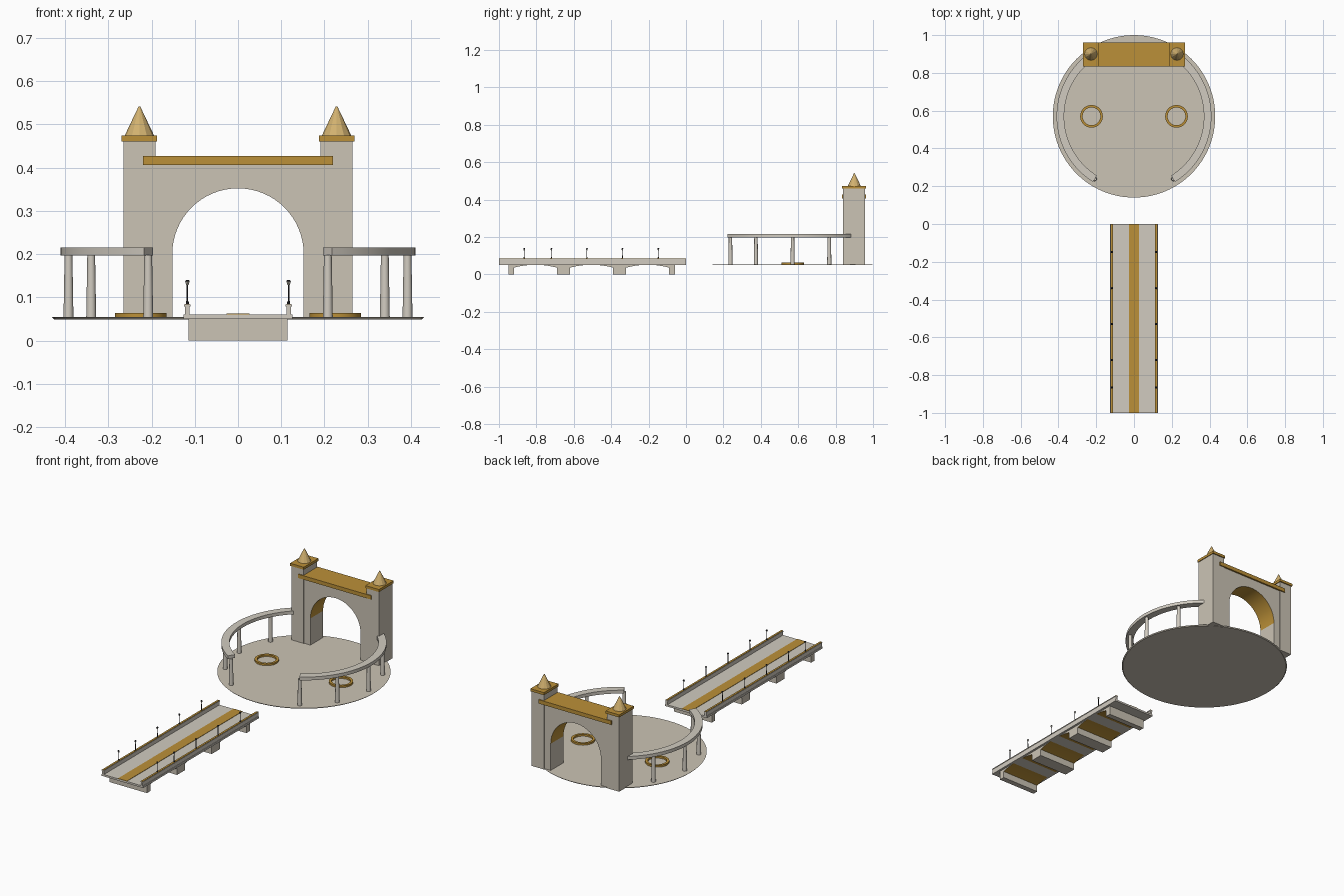
import bpy, bmesh
from math import sin, cos, pi, radians

cube = bpy.data.objects.get("Cube")
if cube:
    bpy.data.objects.remove(cube, do_unlink=True)


def material(name, r, g, b):
    m = bpy.data.materials.new(name)
    m.use_nodes = True
    m.diffuse_color = (r, g, b, 1)
    m.node_tree.nodes["Principled BSDF"].inputs["Base Color"].default_value = (r, g, b, 1)
    return m


STONE = material("warm stone", 0.60, 0.55, 0.46)
PALE = material("pale stone", 0.64, 0.60, 0.53)
GOLD = material("gold", 0.50, 0.28, 0.04)
LIGHT_GOLD = material("light gold", 0.64, 0.44, 0.16)
IRON = material("dark iron", 0.02, 0.02, 0.025)
GLASS = material("lamp glass", 0.60, 0.58, 0.50)


def finish(name, bm, mats, smooth=False):
    bmesh.ops.recalc_face_normals(bm, faces=bm.faces)
    mesh = bpy.data.meshes.new(name)
    bm.to_mesh(mesh)
    bm.free()
    ob = bpy.data.objects.new(name, mesh)
    bpy.context.collection.objects.link(ob)
    for m in mats:
        mesh.materials.append(m)
    if smooth:
        bpy.ops.object.select_all(action='DESELECT')
        ob.select_set(True)
        bpy.context.view_layer.objects.active = ob
        bpy.ops.object.shade_smooth_by_angle(angle=radians(35))
    return ob


def box(name, x0, x1, y0, y1, z0, z1, mat):
    bm = bmesh.new()
    bmesh.ops.create_cube(bm, size=1)
    for v in bm.verts:
        v.co = ((x0, x1)[v.co.x > 0], (y0, y1)[v.co.y > 0], (z0, z1)[v.co.z > 0])
    return finish(name, bm, [mat])


def cone(name, x, y, z0, z1, r0, r1, sides, mat, smooth=False):
    bm = bmesh.new()
    bmesh.ops.create_cone(bm, cap_ends=True, segments=sides, radius1=r0, radius2=r1, depth=z1 - z0)
    bmesh.ops.translate(bm, verts=bm.verts, vec=(x, y, (z0 + z1) / 2))
    return finish(name, bm, [mat], smooth)


def prism(name, points, offset, mats, smooth=False, gold_rule=None):
    """Extrude a closed outline; faces passing the rule take the second material."""
    bm = bmesh.new()
    face = bm.faces.new([bm.verts.new(p) for p in points])
    new = bmesh.ops.extrude_face_region(bm, geom=[face])["geom"]
    bmesh.ops.translate(bm, vec=offset, verts=[g for g in new if isinstance(g, bmesh.types.BMVert)])
    bmesh.ops.recalc_face_normals(bm, faces=bm.faces)
    if gold_rule:
        for f in bm.faces:
            f.material_index = int(gold_rule(f))
    return finish(name, bm, mats, smooth)


def arc_band(name, cx, cy, r0, r1, z0, z1, a0, a1, steps, mat):
    """Sweep a rectangular section round a centre; a full turn closes into a ring."""
    bm = bmesh.new()
    closed = abs(a1 - a0) > 359
    rows = []
    for i in range(steps if closed else steps + 1):
        a = radians(a0 + (a1 - a0) * i / steps)
        rows.append([bm.verts.new((cx + r * cos(a), cy + r * sin(a), z))
                     for r, z in ((r0, z0), (r1, z0), (r1, z1), (r0, z1))])
    for i in range(steps):
        a, b = rows[i], rows[(i + 1) % len(rows)]
        for k in range(4):
            n = (k + 1) % 4
            bm.faces.new((a[k], a[n], b[n], b[k]))
    if not closed:
        bm.faces.new(rows[0])
        bm.faces.new(rows[-1][::-1])
    return finish(name, bm, [mat], True)


# Round plaza
CY = 0.57
cone("plaza_disc", 0, CY, 0.049, 0.054, 0.425, 0.43, 96, STONE, True)

# Arched gate wall with gilded soffit
R, SPRING = 0.152, 0.20
arch = [(R * cos(pi * i / 32), SPRING + R * sin(pi * i / 32)) for i in range(33)]
outline = [(0.20, 0.05), (0.20, 0.41), (-0.20, 0.41), (-0.20, 0.05), (-R, 0.05)]
outline += arch[::-1] + [(R, 0.05)]
prism("gate_wall", [(x, 0.843, z) for x, z in outline], (0, 0.110, 0), [STONE, GOLD], True,
      lambda f: abs(f.normal.y) < 0.5 and f.normal.z < -0.01 and f.calc_center_median().z > SPRING)
box("gate_cornice", -0.22, 0.22, 0.835, 0.962, 0.406, 0.427, GOLD)

for s, side in ((1, "left"), (-1, "right")):
    # Gate towers
    x0, x1 = sorted((s * 0.191, s * 0.265))
    box(side + "_tower", x0, x1, 0.84, 0.956, 0.05, 0.461, STONE)
    box(side + "_tower_cap", x0 - 0.004, x1 + 0.004, 0.835, 0.962, 0.460, 0.474, GOLD)
    cone(side + "_spire", s * 0.228, 0.90, 0.474, 0.541, 0.034, 0.002, 12, LIGHT_GOLD)

    # Curved colonnade
    a0, a1 = (-58, 52) if s > 0 else (238, 128)
    arc_band(side + "_colonnade_beam", 0, CY, 0.37, 0.41, 0.197, 0.215, a0, a1, 28, PALE)
    for i, deg in enumerate((-58, -30, 0, 30)):
        a = radians(deg)
        cone(f"{side}_column_{i + 1}", s * 0.392 * cos(a), CY + 0.392 * sin(a),
             0.052, 0.198, 0.0115, 0.009, 12, PALE, True)

    # Floor ring
    arc_band(side + "_floor_ring", s * 0.225, CY, 0.047, 0.06, 0.053, 0.064, 0, 360, 40, GOLD)

    # Bridge parapet with gilded coping
    x0, x1 = sorted((s * 0.112, s * 0.123))
    box(side + "_parapet", x0, x1, -1, 0, 0.05, 0.081, PALE)
    box(side + "_coping", x0 - 0.002, x1 + 0.002, -1, 0, 0.079, 0.083, PALE)
    box(side + "_coping_inlay", x0, x1, -1, 0, 0.083, 0.085, GOLD)

    # Lamps
    for i, y in enumerate((-0.865, -0.72, -0.53, -0.34, -0.148)):
        x, tag = s * 0.117, f"{side}_lamp_{i + 1}"
        cone(tag + "_foot", x, y, 0.084, 0.092, 0.004, 0.0025, 8, IRON)
        cone(tag + "_pole", x, y, 0.085, 0.130, 0.002, 0.0015, 8, IRON)
        cone(tag + "_glass", x, y, 0.129, 0.137, 0.003, 0.005, 8, GLASS)
        cone(tag + "_roof", x, y, 0.136, 0.140, 0.006, 0.003, 8, IRON)

# Bridge deck and centre stripe
box("bridge_deck", -0.126, 0.126, -1, 0, 0.05, 0.06, PALE)
box("deck_stripe", -0.027, 0.027, -1, 0, 0.06, 0.062, GOLD)

# Bridge piers joined by shallow gilded arches
piers = [(-0.95, -0.92), (-0.69, -0.62), (-0.39, -0.32), (-0.09, -0.06)]
under = [(piers[0][0], 0.052)]
for i, (a, b) in enumerate(piers):
    under += [(a, 0), (b, 0)]
    if i < 3:
        c = piers[i + 1][0]
        for k in range(17):
            t = k / 8 - 1
            under.append((b + (c - b) * k / 16, min(0.0505, 0.036 + 0.0155 * (1 - t * t))))
under.append((piers[-1][1], 0.052))
prism("bridge_piers", [(-0.114, y, z) for y, z in under], (0.228, 0, 0), [STONE, GOLD], False,
      lambda f: abs(f.normal.x) < 0.5 and f.normal.z < -0.5 and 0.02 < f.calc_center_median().z)
